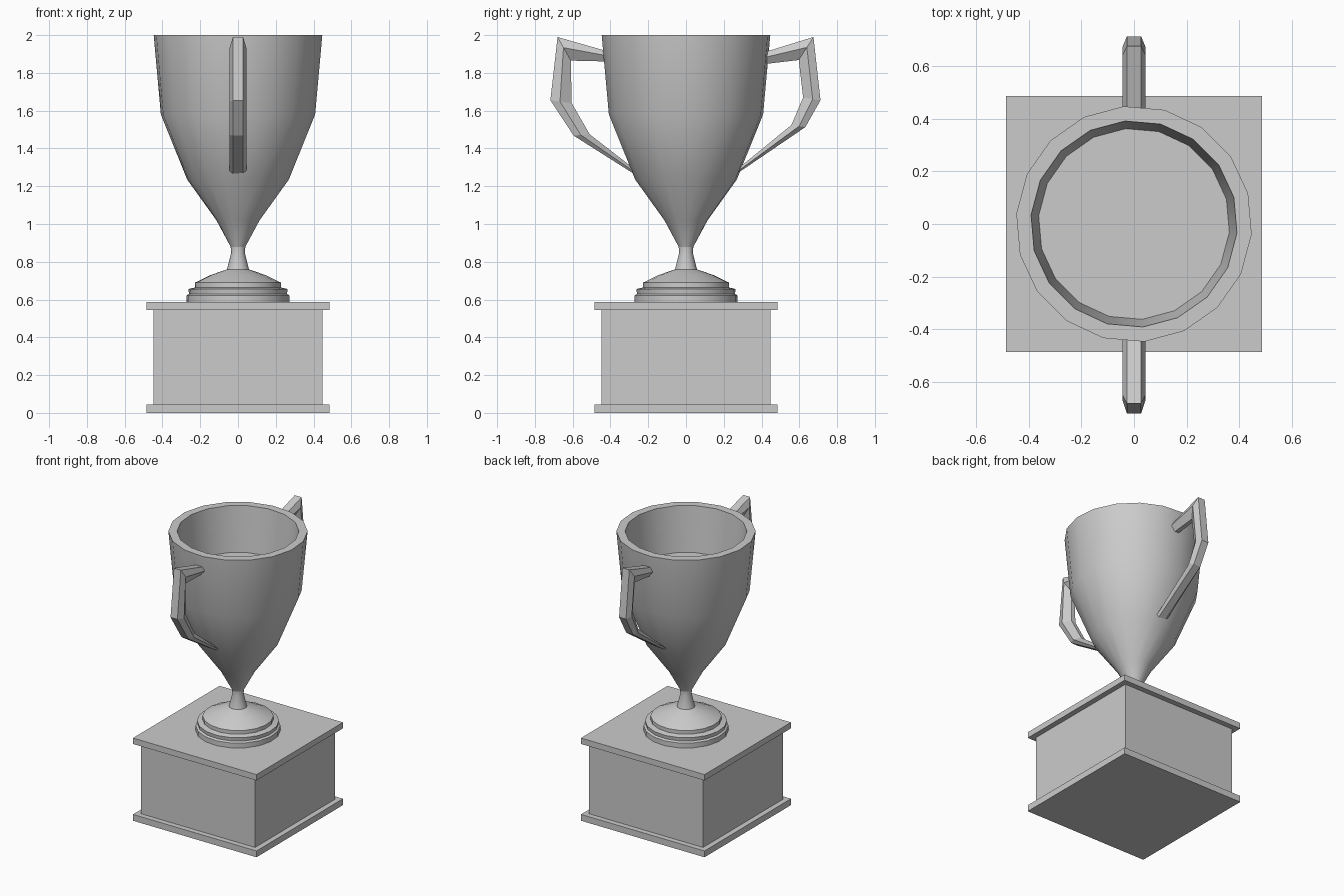
import bpy, bmesh, math
from mathutils import Vector

if "Cube" in bpy.data.objects:
    bpy.data.objects.remove(bpy.data.objects["Cube"])


def make_object(name, bm, smooth=None):
    bmesh.ops.recalc_face_normals(bm, faces=bm.faces)
    mesh = bpy.data.meshes.new(name)
    bm.to_mesh(mesh)
    bm.free()
    ob = bpy.data.objects.new(name, mesh)
    bpy.context.collection.objects.link(ob)
    if smooth:
        bpy.ops.object.select_all(action='DESELECT')
        ob.select_set(True)
        bpy.context.view_layer.objects.active = ob
        bpy.ops.object.shade_smooth_by_angle(angle=math.radians(smooth))
    return ob


def skin(rings, bm, cap_start=True, cap_end=True):
    """Join successive rings of points with quads and cap the ends."""
    rings = [[bm.verts.new(p) for p in ring] for ring in rings]
    n = len(rings[0])
    for a, b in zip(rings, rings[1:]):
        for i in range(n):
            j = (i + 1) % n
            bm.faces.new((a[i], a[j], b[j], b[i]))
    if cap_start:
        bm.faces.new(rings[0])
    if cap_end:
        bm.faces.new(rings[-1])


def lathe(name, profile, sides=18, smooth=32):
    bm = bmesh.new()
    angles = [math.radians(15) + math.tau * i / sides for i in range(sides)]
    skin([[(r * math.cos(a), r * math.sin(a), z) for a in angles]
          for r, z in profile], bm)
    return make_object(name, bm, smooth)


def slab(name, half, z0, z1):
    bm = bmesh.new()
    corners = [(-half, -half), (half, -half), (half, half), (-half, half)]
    skin([[(x, y, z) for x, y in corners] for z in (z0, z1)], bm)
    return make_object(name, bm)


def handle(name, side, outer, inner):
    """Ridged strip: flat outer face, wide middle, sharp inner edge."""
    bm = bmesh.new()
    rings = []
    for o, i in zip(outer, inner):
        o, i = Vector(o), Vector(i)
        m = o.lerp(i, 0.45)
        section = [(-0.027, o), (0.027, o), (0.044, m),
                   (0.015, i), (-0.015, i), (-0.044, m)]
        rings.append([(x * side, p.x * side, p.y) for x, p in section])
    skin(rings, bm)
    return make_object(name, bm)


# Square plinth
slab("plinth_bottom_trim", 0.485, 0.0, 0.045)
slab("plinth_body", 0.447, 0.045, 0.545)
slab("plinth_top_trim", 0.485, 0.545, 0.587)

# Stepped foot and stem
lathe("foot_and_stem", [
    (0.273, 0.585), (0.273, 0.622), (0.26, 0.63), (0.264, 0.656),
    (0.228, 0.664), (0.228, 0.69), (0.145, 0.73), (0.058, 0.76),
    (0.036, 0.85), (0.04, 0.885)])

# Cup with thick rim and a raised inner floor
lathe("cup", [
    (0.032, 0.86), (0.042, 0.885), (0.115, 1.02), (0.27, 1.235),
    (0.41, 1.58), (0.448, 2.0), (0.392, 2.0), (0.363, 1.68)])

# Two handles, faceted slightly differently
handle("handle_back", 1,
       [(0.40, 1.905), (0.675, 1.99), (0.712, 1.655), (0.632, 1.513), (0.275, 1.27)],
       [(0.40, 1.845), (0.597, 1.868), (0.62, 1.67), (0.558, 1.524), (0.265, 1.285)])
handle("handle_front", -1,
       [(0.40, 1.91), (0.68, 1.99), (0.718, 1.655), (0.595, 1.468), (0.275, 1.265)],
       [(0.40, 1.86), (0.61, 1.865), (0.605, 1.64), (0.51, 1.475), (0.265, 1.285)])
